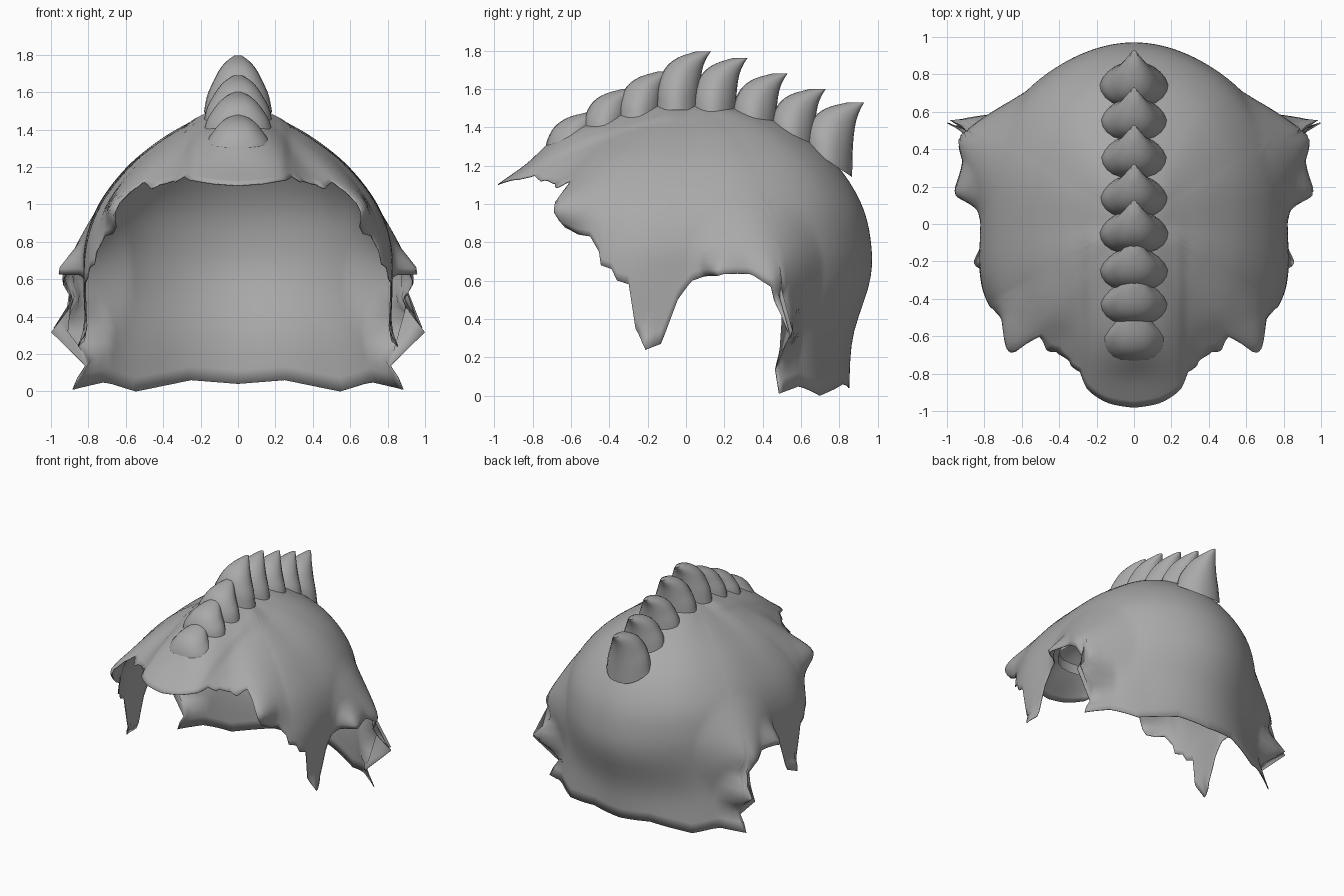
import bpy, bmesh, math
from mathutils import Vector

if "Cube" in bpy.data.objects:
    bpy.data.objects.remove(bpy.data.objects["Cube"])

mat = bpy.data.materials.new("grey bone")
mat.diffuse_color = (0.4, 0.4, 0.4, 1)
mat.use_nodes = True
mat.node_tree.nodes["Principled BSDF"].inputs["Base Color"].default_value = mat.diffuse_color


def finish(name, bm, angle=40):
    bmesh.ops.recalc_face_normals(bm, faces=bm.faces)
    me = bpy.data.meshes.new(name)
    bm.to_mesh(me)
    bm.free()
    me.materials.append(mat)
    ob = bpy.data.objects.new(name, me)
    bpy.context.collection.objects.link(ob)
    bpy.ops.object.select_all(action='DESELECT')
    ob.select_set(True)
    bpy.context.view_layer.objects.active = ob
    bpy.ops.object.shade_smooth_by_angle(angle=math.radians(angle))
    return ob


def clamp(v):
    return max(0.0, min(1.0, v))


def catmull(v, t):
    i = max(0, min(int(t), len(v) - 2))
    f = t - i
    p1, p2 = v[i], v[i + 1]
    p0 = v[i - 1] if i else 2 * p1 - p2
    p3 = v[i + 2] if i + 2 < len(v) else 2 * p2 - p1
    return 0.5 * (2 * p1 + (p2 - p0) * f + (2 * p0 - 5 * p1 + 4 * p2 - p3) * f * f
                  + (3 * p1 - p0 - 3 * p2 + p3) * f ** 3)


def lerp_table(tab, x):
    for (a, u), (b, v) in zip(tab, tab[1:]):
        if x <= b:
            return u + (v - u) * (x - a) / (b - a)
    return tab[-1][1]


# shell meridians: radius at each height level, keyed by angle from the back
LEVELS = [1.53, 1.5, 1.45, 1.35, 1.2, 1.0, 0.8, 0.6, 0.3, 0.0]
MERIDIANS = [
    (0, [0, .26, .44, .62, .79, .915, .965, .96, .87, .85]),
    (30, [0, .22, .38, .57, .75, .88, .925, .92, .865, .87]),
    (58, [0, .15, .28, .47, .66, .81, .87, .89, .91, .93]),
    (90, [0, .11, .22, .40, .59, .745, .815, .82, .82, .82]),
    (118, [0, .13, .25, .43, .63, .80, .87, .89, .87, .86]),
    (135, [0, .15, .27, .46, .69, .90, .87, .86, .86, .86]),
    (150, [0, .17, .31, .50, .70, .86, .86, .84, .84, .84]),
    (165, [0, .20, .37, .61, .82, 1.04, 1.04, 1.0, 1.0, 1.0]),
    (180, [0, .22, .42, .66, .83, 1.08, 1.1, 1.1, 1.1, 1.1]),
]
ANGLES = [(a, i + 1) for i, (a, _) in enumerate(MERIDIANS)]
# height of the ragged rim by angle
RIM = [(0, .04), (17, .06), (38, .0), (50, .05), (57, .02), (59, .14), (60, .33),
       (61.5, .50), (64, .60), (70, .66), (76, .68), (88, .6), (93, .5), (99, .27),
       (104, .24), (108, .35), (110, .58), (114, .6), (116, .66), (120, .68), (121, .75),
       (125, .83), (130, .84), (134, .88), (136, .96), (138, 1.07), (140, 1.12),
       (150, 1.15), (156, 1.12), (160, 1.15), (164, 1.12), (172, 1.10), (180, 1.09)]

# spikes drawn out of the shell: base point, tip point, reach
SPIKES = [
    ((.81, .40, .64), (.98, .47, .60), .40),     # upper side spike
    ((.79, .46, .34), (1.0, .55, .33), .19),     # middle side spike
    ((.79, .50, .03), (.91, .48, .02), .17),     # lower side spike
    ((.81, .18, .69), (.91, .13, .65), .12),     # ear spike
    ((.82, -.20, .25), (.87, -.21, .25), .10),   # cheek spike
    ((.62, -.62, .98), (.66, -.67, .97), .16),   # eye corner fang
    ((.41, -.65, 1.14), (.48, -.71, 1.07), .11),  # brow fang
]
SPIKES = [(Vector(b), Vector(t), r) for b, t, r in SPIKES]


def meridian(ang):
    # smooth blend between keyed meridians, mirrored at both ends
    s = lerp_table(ANGLES, ang)
    keys = [m for _, m in MERIDIANS]
    keys = [keys[1]] + keys + [keys[-2]]
    return [catmull([k[j] for k in keys], s) for j in range(len(LEVELS))]


def level_t(z):
    lo, hi = 0.0, len(LEVELS) - 1.0
    for _ in range(30):
        mid = (lo + hi) / 2
        lo, hi = (mid, hi) if catmull(LEVELS, mid) > z else (lo, mid)
    return lo


def shell_point(prof, ang, t, side):
    r, a = catmull(prof, t), math.radians(ang)
    p = Vector((r * math.sin(a), r * math.cos(a), catmull(LEVELS, t)))
    # raised forehead plate
    p.z += 0.012 * clamp((0.28 - p.x) / 0.04) * clamp((0.1 - p.y) / 0.2)
    q = p.copy()
    for base, tip, reach in SPIKES:
        q += (tip - base) * clamp(1 - (p - base).length / reach) ** 1.3
    q.x *= side
    return q


# helmet shell
bm = bmesh.new()
NA, NR = 360, 36
apex = bm.verts.new((0, 0, LEVELS[0]))
cols = []
for i in range(NA):
    deg = 360 * i / NA
    ang, side = (deg, 1) if deg <= 180 else (360 - deg, -1)
    tmax = level_t(lerp_table(RIM, ang))
    prof = meridian(ang)
    cols.append([bm.verts.new(shell_point(prof, ang, tmax * j / NR, side))
                 for j in range(1, NR + 1)])
for a, b in zip(cols, cols[1:] + cols[:1]):
    bm.faces.new((apex, a[0], b[0]))
    for j in range(NR - 1):
        bm.faces.new((a[j], a[j + 1], b[j + 1], b[j]))
shell = finish("helmet_shell", bm, 60)
mod = shell.modifiers.new("thickness", 'SOLIDIFY')
mod.thickness = 0.006
mod.offset = -1

# crest scales: height fraction, front and back relative to tip, half width
SCALE = [(0, -.29, -.06, .183), (.3, -.285, -.058, .165), (.55, -.265, -.052, .132),
         (.75, -.23, -.04, .1), (.9, -.17, -.02, .062), (1, -.08, 0, .02)]


def crest_scale(name, tip_y, tip_z, base_z, drop, size=1.0):
    bm = bmesh.new()
    rings, n = [], 20
    for k in range(16):
        s = k / 15 * (len(SCALE) - 1)
        h, f, b, w = (catmull([row[c] for row in SCALE], s) for c in range(4))
        ring = []
        for i in range(n):
            a = 2 * math.pi * i / n
            c, sn = math.cos(a), math.sin(a)
            mid, half = (f + b) / 2, (b - f) / 2
            wide = w * math.copysign(abs(sn) ** 0.75, sn) * (1 - 0.2 * max(0, c))
            y = tip_y + (mid + half * c) * size
            # base slopes with the shell beneath it
            z = base_z + h * (tip_z - base_z) - drop * (1 - h) * (c + 1) / 2
            ring.append(bm.verts.new((wide, y, z)))
        rings.append(ring)
    for a, b in zip(rings, rings[1:]):
        for i in range(n):
            bm.faces.new((a[i], a[(i + 1) % n], b[(i + 1) % n], b[i]))
    bm.faces.new(rings[-1])
    finish(name, bm, 45)


CREST = [(.93, 1.53, 1.30, .16, 1.05), (.73, 1.60, 1.36, .08, 1), (.53, 1.68, 1.42, .05, 1),
         (.32, 1.76, 1.46, .02, 1), (.13, 1.795, 1.49, 0, 1), (-.07, 1.69, 1.42, -.05, 1),
         (-.25, 1.60, 1.35, -.08, 1), (-.42, 1.48, 1.22, -.12, 1.1)]
for i, c in enumerate(CREST):
    crest_scale(f"crest_scale_{i + 1}", *c)
